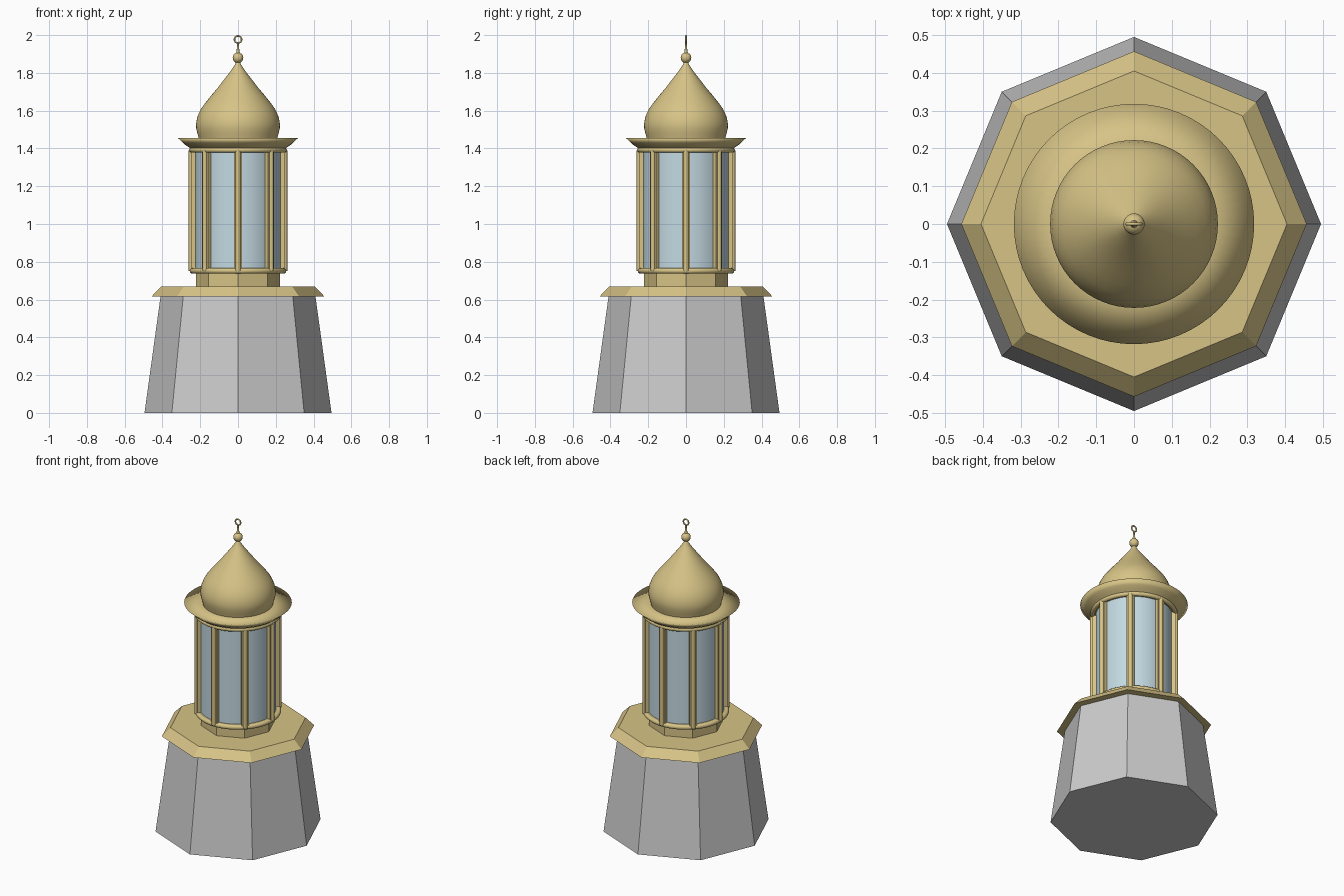
import bpy, bmesh, math
from mathutils import Matrix

if "Cube" in bpy.data.objects:
    bpy.data.objects.remove(bpy.data.objects["Cube"])


def material(name, rgb):
    m = bpy.data.materials.new(name)
    m.diffuse_color = (*rgb, 1)
    m.use_nodes = True
    m.node_tree.nodes["Principled BSDF"].inputs["Base Color"].default_value = m.diffuse_color
    return m


GOLD = material("brass", (0.68, 0.55, 0.24))
GLASS = material("pale_glass", (0.55, 0.70, 0.76))


def finish(name, bm, mat=None, angle=None):
    bmesh.ops.recalc_face_normals(bm, faces=bm.faces)
    me = bpy.data.meshes.new(name)
    bm.to_mesh(me)
    bm.free()
    ob = bpy.data.objects.new(name, me)
    bpy.context.collection.objects.link(ob)
    if mat:
        me.materials.append(mat)
    if angle:
        bpy.ops.object.select_all(action='DESELECT')
        ob.select_set(True)
        bpy.context.view_layer.objects.active = ob
        bpy.ops.object.shade_smooth_by_angle(angle=math.radians(angle))
    return ob


def lathe(name, profile, sides, mat=None, angle=None):
    """Spin (radius, z) points; the first corner lies on +x."""
    bm = bmesh.new()
    verts = [bm.verts.new((r, 0, z)) for r, z in profile]
    edges = [bm.edges.new(p) for p in zip(verts, verts[1:])]
    bmesh.ops.spin(bm, geom=verts + edges, cent=(0, 0, 0), axis=(0, 0, 1),
                   angle=math.tau, steps=sides)
    bmesh.ops.remove_doubles(bm, verts=bm.verts, dist=1e-5)
    caps = [e for e in bm.edges if e.is_boundary]
    if caps:
        bmesh.ops.holes_fill(bm, edges=caps, sides=0)
    return finish(name, bm, mat, angle)


def ring_profile(major, minor, z, n=12):
    return [(major + minor * math.cos(math.tau * i / n),
             z + minor * math.sin(math.tau * i / n)) for i in range(n + 1)]


# Octagonal stone base, bevelled slab and neck
lathe("base", [(0.495, 0), (0.41, 0.617)], 8)
lathe("base_slab", [(0.457, 0.617), (0.405, 0.67)], 8, GOLD)
lathe("neck", [(0.222, 0.67), (0.222, 0.75)], 8, GOLD)

# Lantern room: floor, glass and rings
lathe("lantern_floor", [(0.24, 0.739), (0.24, 0.765)], 64, GOLD, 30)
lathe("glass", [(0.226, 0.76), (0.226, 1.39)], 64, GLASS, 30)
lathe("lower_ring", ring_profile(0.24, 0.015, 0.752), 64, GOLD, 60)
lathe("upper_ring", ring_profile(0.245, 0.014, 1.392), 64, GOLD, 60)

# Eight stepped mullions: flat strip behind, half-round bead in front
bm = bmesh.new()
for i in range(8):
    turn = Matrix.Rotation(math.tau * i / 8, 4, 'Z')
    bmesh.ops.create_cube(bm, size=1, matrix=turn @ Matrix.Translation((0.235, 0, 1.07))
                          @ Matrix.Diagonal((0.026, 0.044, 0.64, 1)))
    bmesh.ops.create_cone(bm, cap_ends=True, segments=16, radius1=0.014, radius2=0.014,
                          depth=0.64, matrix=turn @ Matrix.Translation((0.247, 0, 1.07)))
finish("mullions", bm, GOLD, 40)

# Flared cornice with a flat top
lathe("cornice", [(0.235, 1.385), (0.25, 1.398), (0.262, 1.408), (0.278, 1.418),
                  (0.29, 1.43), (0.318, 1.455), (0.19, 1.452)], 64, GOLD, 180)

# Onion dome
lathe("dome", [(0.206, 1.445), (0.215, 1.48), (0.221, 1.505), (0.222, 1.53),
               (0.217, 1.56), (0.206, 1.59), (0.189, 1.62), (0.166, 1.65),
               (0.138, 1.685), (0.108, 1.72), (0.08, 1.757), (0.054, 1.79),
               (0.032, 1.82), (0.017, 1.842), (0.008, 1.865)], 64, GOLD, 60)

# Finial: ball, tapered spike and upright ring
n = 16
lathe("finial_ball", [(0.028 * math.sin(math.pi * i / n), 1.88 - 0.028 * math.cos(math.pi * i / n))
                      for i in range(n + 1)], 32, GOLD, 60)
lathe("finial_spike", [(0.012, 1.895), (0.007, 1.92), (0.004, 1.962)], 16, GOLD, 60)
ring = lathe("finial_ring", ring_profile(0.0185, 0.0045, 0, 10), 32, GOLD, 60)
ring.rotation_euler.x = math.pi / 2
ring.location.z = 1.977
